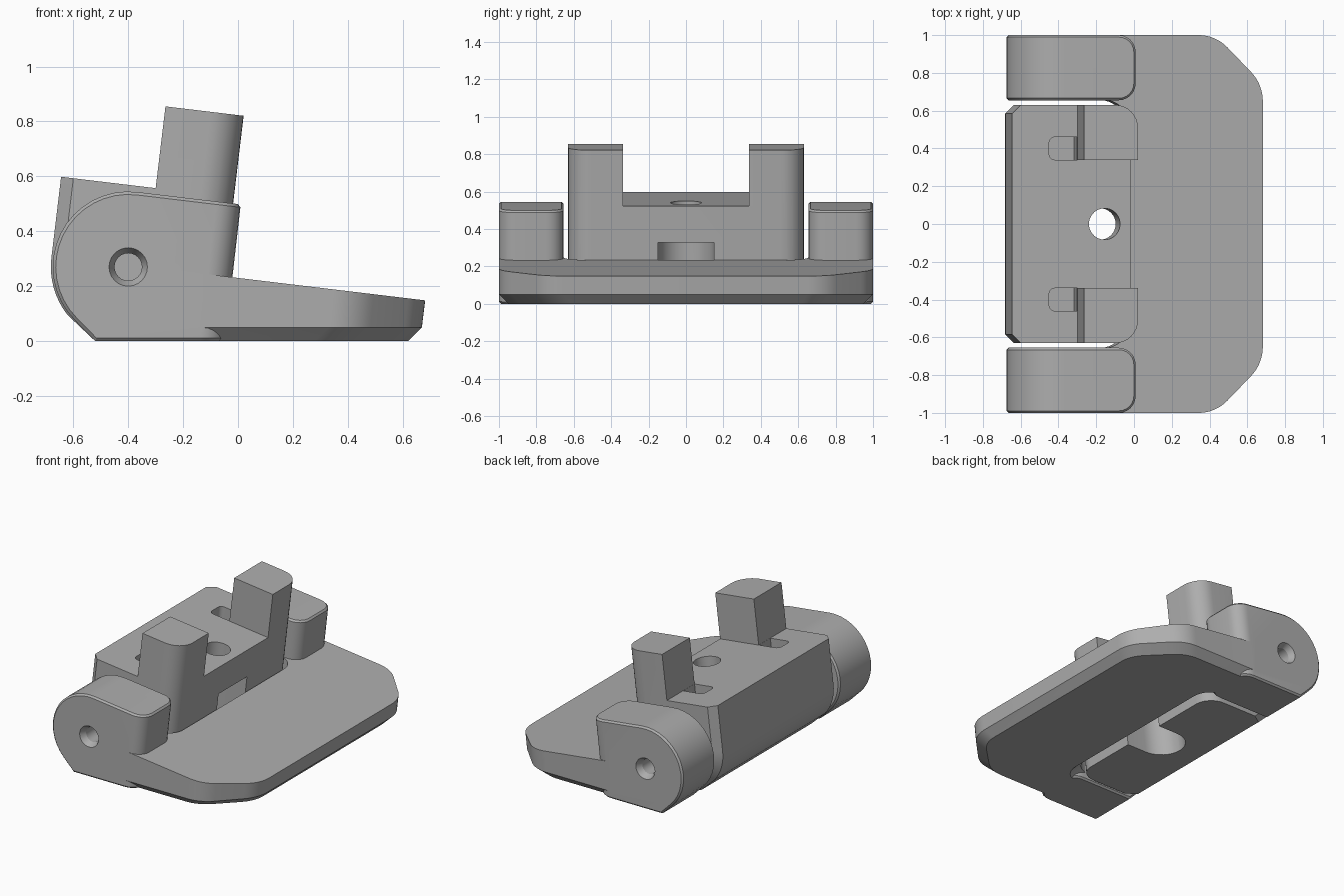
import bpy, bmesh, math
from mathutils import Vector, Matrix

if "Cube" in bpy.data.objects:
    bpy.data.objects.remove(bpy.data.objects["Cube"], do_unlink=True)

grey = bpy.data.materials.new("plain grey")
grey.use_nodes = True
colour = (0.42, 0.42, 0.42, 1)
grey.diffuse_color = colour
grey.node_tree.nodes["Principled BSDF"].inputs["Base Color"].default_value = colour

SLOPE = 0.12                      # lean of the moving block and plate top
TILT = Matrix.Translation((-0.4, 0, 0.27)) @ Matrix.Rotation(math.atan(SLOPE), 4, "Y")


def rounded(corners, steps=8):
    """2D outline from (x, y, tangent length) corners, with circular fillets."""
    out = []
    for i, (x, y, t) in enumerate(corners):
        p = Vector((x, y))
        if t == 0:
            out.append(p)
            continue
        a = (Vector(corners[i - 1][:2]) - p).normalized()
        b = (Vector(corners[(i + 1) % len(corners)][:2]) - p).normalized()
        w = math.sin(a.angle(b) / 2)
        for k in range(steps + 1):
            s = k / steps
            c0, c1, c2 = (1 - s) ** 2, 2 * w * s * (1 - s), s * s
            out.append((c0 * (p + a * t) + c1 * p + c2 * (p + b * t)) / (c0 + c1 + c2))
    return out


def arc(x, z, r, start, end, steps=16):
    angles = [math.radians(start + (end - start) * k / steps) for k in range(steps + 1)]
    return [(x + r * math.cos(a), z + r * math.sin(a)) for a in angles]


def loft(rings):
    """Closed bmesh through matching rings of 3D points."""
    bm = bmesh.new()
    loops = [[bm.verts.new(p) for p in ring] for ring in rings]
    n = len(loops[0])
    for lo, hi in zip(loops, loops[1:]):
        for i in range(n):
            bm.faces.new((lo[i], lo[(i + 1) % n], hi[(i + 1) % n], hi[i]))
    bm.faces.new(loops[0][::-1])
    bm.faces.new(loops[-1])
    bmesh.ops.recalc_face_normals(bm, faces=bm.faces)
    return bm


def upright(outline, low, high):
    return loft([[(x, y, z) for x, y in outline] for z in (low, high)])


def sideways(profile, y0, y1):
    return loft([[(x, y, z) for x, z in profile] for y in (y0, y1)])


def bevel(bm, keep, offset, segments):
    edges = [e for e in bm.edges if keep(e)]
    bmesh.ops.bevel(bm, geom=edges, offset=offset, segments=segments, profile=0.5,
                    affect="EDGES", clamp_overlap=True)


def finish(name, bm, matrix=Matrix()):
    bm.transform(matrix)
    bmesh.ops.recalc_face_normals(bm, faces=bm.faces)
    mesh = bpy.data.meshes.new(name)
    bm.to_mesh(mesh)
    bm.free()
    mesh.materials.append(grey)
    ob = bpy.data.objects.new(name, mesh)
    bpy.context.collection.objects.link(ob)
    return ob


def combine(target, tool, operation):
    mod = target.modifiers.new("combine", "BOOLEAN")
    mod.operation, mod.solver, mod.object = operation, "EXACT", tool
    bpy.ops.object.select_all(action="DESELECT")
    bpy.context.view_layer.objects.active = target
    target.select_set(True)
    bpy.ops.object.modifier_apply(modifier=mod.name)
    bpy.data.objects.remove(tool, do_unlink=True)


# Sloping base plate with clipped front corners and a chamfered underside
plan = rounded([(-0.15, -1, 0), (0.42, -1, 0.09), (0.67, -0.74, 0.09),
                (0.67, 0.74, 0.09), (0.42, 1, 0.09), (-0.15, 1, 0)])
lean = [(x + (0.012 if x > 0.3 else 0), y) for x, y in plan]
base = finish("hinge_base", loft([
    [(x - 0.05 if x > 0 else x, y * 0.95, 0) for x, y in plan],
    [(x, y, 0.05) for x, y in plan],
    [(x, y, 0.23 - SLOPE * x) for x, y in lean]]))

# Opening in the plate that the block swings through
opening = loft([[(x + dx, y * sy, z) for x, y in rounded(
    [(-0.9, -0.655, 0), (-0.055, -0.655, 0.12), (-0.055, 0.655, 0.12), (-0.9, 0.655, 0)])]
    for dx, sy, z in ((0.06, 1.09, -0.01), (0, 1, 0.05), (0.04, 1, 0.4))])
combine(base, finish("opening_cutter", opening), "DIFFERENCE")

# Hinge ears with rounded fronts, chamfered rims and pin sockets
ear_profile = arc(-0.4, 0.27, 0.275, 83, 225) + [(-0.52, 0), (-0.047, 0), (0.01, 0.498)]


def ear_front(e):
    return all(v.co.x > -0.06 for v in e.verts) and abs(e.verts[0].co.z - e.verts[1].co.z) > 0.1


def ear_rim(e):
    low_cross = all(v.co.z < 0.1 for v in e.verts) and abs(e.verts[0].co.y - e.verts[1].co.y) > 0.1
    return e.calc_face_angle(0) > math.radians(35) and not low_cross


for side in (-1, 1):
    ear = sideways(ear_profile, side * 0.655, side)
    bevel(ear, ear_front, 0.09, 6)
    bevel(ear, ear_rim, 0.05, 1)
    combine(base, finish("ear", ear), "UNION")
    socket = loft([[(x, side * y, z) for x, z in arc(-0.4, 0.27, r, 0, 345, 23)]
                   for r, y in ((0.07, 1.01), (0.07, 1), (0.05, 0.96), (0.05, 0.85))])
    combine(base, finish("socket_cutter", socket), "DIFFERENCE")

# Three diagonal grooves under the plate
for shift, length in ((-0.14, 0.32), (0, 0.58), (0.14, 0.32)):
    a, b = length / 2, 0.035
    groove = upright([(-a, shift - b), (a, shift - b), (a, shift + b), (-a, shift + b)], -0.02, 0.03)
    place = Matrix.Translation((0.29, -0.02, 0)) @ Matrix.Rotation(math.radians(121), 4, "Z")
    combine(base, finish("groove_cutter", groove, place), "DIFFERENCE")

# Moving block, built square and then tilted about the hinge
BACK, FRONT, TOP = -0.282, 0.352, 0.297
block_profile = [(BACK, TOP), (FRONT, TOP), (FRONT, -0.23), (-0.088, -0.282)] + \
    arc(0, 0, -BACK, 225, 180, 8)
bm = sideways(block_profile, -0.63, 0.63)


def along_side(e):
    return abs(e.verts[0].co.y - e.verts[1].co.y) < 0.01


bevel(bm, lambda e: along_side(e) and all(v.co.x > 0.34 for v in e.verts), 0.12, 8)
bevel(bm, lambda e: along_side(e) and all(v.co.x < -0.08 for v in e.verts), 0.045, 1)
block = finish("swing_block", bm, TILT)

# Posts on the block, with a slot behind each
for side in (-1, 1):
    post = rounded([(0.065, side * 0.338, 0), (FRONT, side * 0.338, 0),
                    (FRONT, side * 0.63, 0.12), (0.065, side * 0.63, 0)])
    combine(block, finish("post", upright(post, 0.1, 0.597), TILT), "UNION")
    slot = rounded([(-0.085, side * 0.34, 0.03), (0.064, side * 0.34, 0),
                    (0.064, side * 0.46, 0), (-0.085, side * 0.46, 0.03)])
    combine(block, finish("slot_cutter", upright(slot, 0.15, 0.4), TILT), "DIFFERENCE")

# Screw hole and the open pocket beneath it
pocket = rounded([(0.06, 0.15, 0.149), (0.06, -0.15, 0.149), (0.5, -0.15, 0), (0.5, 0.15, 0)])
combine(block, finish("pocket_cutter", upright(pocket, -0.5, 0.1), TILT), "DIFFERENCE")
hole = upright(arc(0.21, 0, 0.083, 0, 350, 35), -0.5, 0.5)
combine(block, finish("hole_cutter", hole, TILT), "DIFFERENCE")

# Smooth the rounded areas, keep the edges crisp
bpy.ops.object.select_all(action="DESELECT")
for ob in (base, block):
    ob.select_set(True)
bpy.context.view_layer.objects.active = block
bpy.ops.object.shade_smooth_by_angle(angle=math.radians(25))
